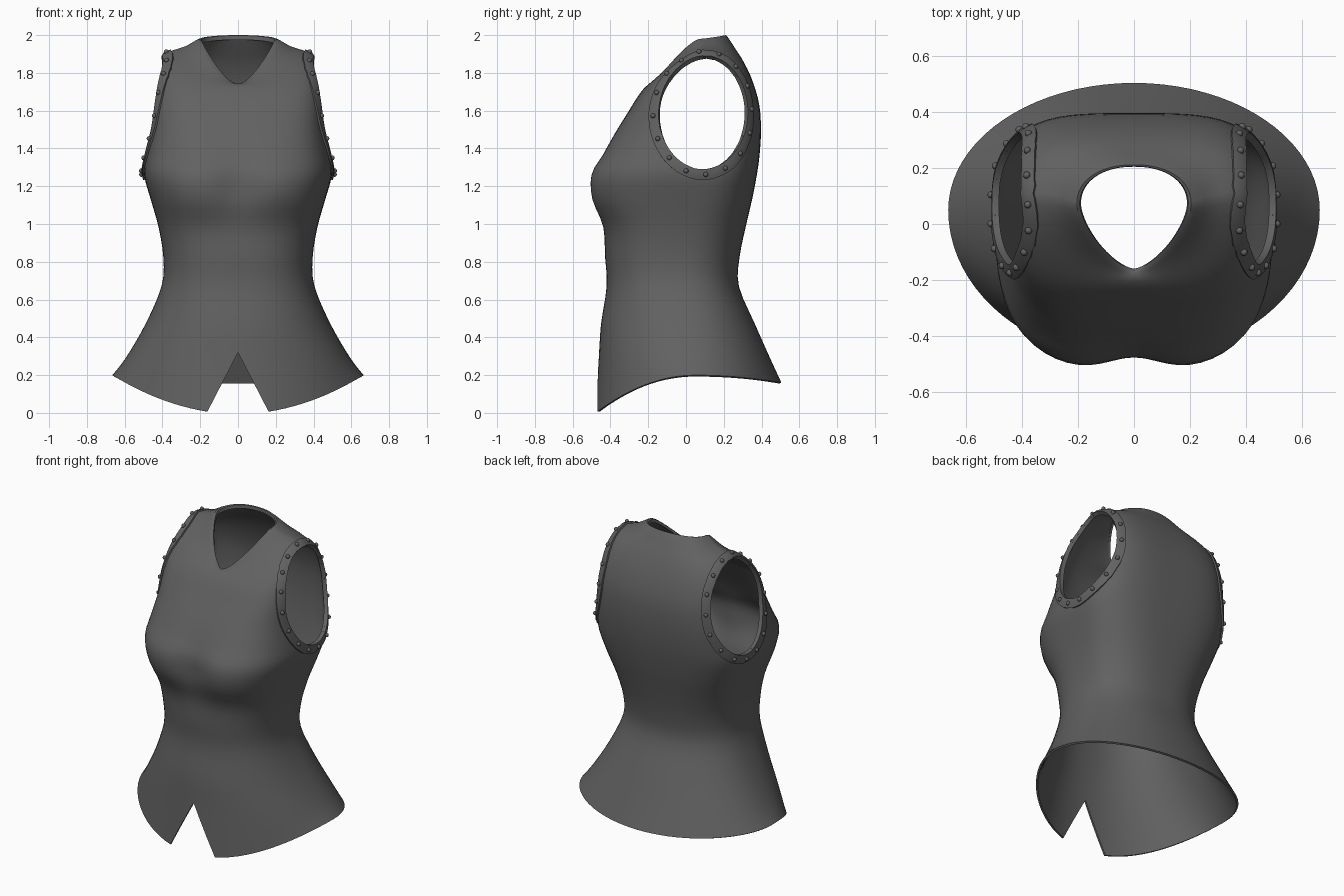
import bpy, bmesh, math
from mathutils import Vector
from mathutils.bvhtree import BVHTree

if "Cube" in bpy.data.objects:
    bpy.data.objects.remove(bpy.data.objects["Cube"])

grey = bpy.data.materials.new("dark_grey_leather")
grey.use_nodes = True
grey.diffuse_color = (0.12, 0.12, 0.12, 1)
grey.node_tree.nodes["Principled BSDF"].inputs["Base Color"].default_value = grey.diffuse_color

COLUMNS = 80
STEPS = 3


def make_object(name, bm):
    mesh = bpy.data.meshes.new(name)
    bm.to_mesh(mesh)
    bm.free()
    mesh.materials.append(grey)
    obj = bpy.data.objects.new(name, mesh)
    bpy.context.collection.objects.link(obj)
    return obj


def select_only(obj):
    bpy.ops.object.select_all(action='DESELECT')
    obj.select_set(True)
    bpy.context.view_layer.objects.active = obj


def smooth(obj, degrees):
    select_only(obj)
    bpy.ops.object.shade_smooth_by_angle(angle=math.radians(degrees))


def catmull(p0, p1, p2, p3, t):
    return [0.5 * (2 * b + (c - a) * t + (2 * a - 5 * b + 4 * c - d) * t ** 2
                   + (3 * b - a - 3 * c + d) * t ** 3)
            for a, b, c, d in zip(p0, p1, p2, p3)]


# Level cross-sections: height, half width, side y, front y, back y, squareness
torso = [
    (0.29, 0.595, 0.04, -0.462, 0.445, 2.1),
    (0.47, 0.49, 0.0, -0.45, 0.365, 2.2),
    (0.67, 0.405, -0.04, -0.42, 0.28, 2.4),
    (0.82, 0.395, -0.04, -0.428, 0.283, 2.5),
    (0.98, 0.42, -0.02, -0.442, 0.315, 2.7),
    (1.13, 0.462, 0.02, -0.512, 0.35, 2.9),
    (1.26, 0.497, 0.05, -0.515, 0.375, 3.0),
    (1.37, 0.485, 0.08, -0.445, 0.39, 3.2),
    (1.5, 0.462, 0.1, -0.365, 0.397, 3.5),
]
# Tilted sections: half width, side (y, z), front (y, z), back (y, z),
# squareness front and back, tilt power
hem = (0.665, 0.05, 0.2, -0.485, -0.005, 0.505, 0.16, 2, 2, 2)
shoulders = [
    (0.447, 0.1, 1.7, -0.305, 1.595, 0.388, 1.63, 3.6, 3.6, 1.35),
    (0.425, 0.1, 1.83, -0.262, 1.665, 0.355, 1.75, 3.4, 3.4, 1.35),
    (0.375, 0.1, 1.905, -0.225, 1.715, 0.31, 1.85, 2.8, 3, 1.35),
    (0.28, 0.09, 1.94, -0.195, 1.74, 0.26, 1.93, 2.1, 2.5, 1.35),
    (0.205, 0.07, 1.98, -0.17, 1.74, 0.212, 2.0, 1.5, 2.2, 1.35),
    (0.19, 0.07, 1.955, -0.16, 1.725, 0.205, 1.975, 1.5, 2.2, 1.35),
]
rows = [hem] + [(w, s, z, f, z, b, z, n, n, 2) for z, w, s, f, b, n in torso] + shoulders


def body_point(row, t):
    w, ys, zs, yf, zf, yb, zb, nf, nb, power = row
    s, c = math.sin(t), math.cos(t)
    ye, ze, n = (yf, zf, nf) if c > 0 else (yb, zb, nb)
    r = (abs(s) ** n + abs(c) ** n) ** (-1 / n)
    f = abs(c) * r
    x, y, z = w * s * r, ys + (ye - ys) * f, zs + (ze - zs) * f ** power
    if c > 0:                                  # hollow in the middle of the chest
        y += 0.045 * f * math.exp(-(x / 0.13) ** 2 - ((z - 1.2) / 0.15) ** 2)
    return Vector((x, y, z))


# Body shell
bm = bmesh.new()
rings = []
for i in range(len(rows) - 1):
    four = [rows[max(0, min(len(rows) - 1, i + k))] for k in (-1, 0, 1, 2)]
    last = i == len(rows) - 2
    for k in range(STEPS + last):
        row = catmull(*four, k / STEPS)
        rings.append([bm.verts.new(body_point(row, math.tau * j / COLUMNS)) for j in range(COLUMNS)])
for low, high in zip(rings, rings[1:]):
    for j in range(COLUMNS):
        k = (j + 1) % COLUMNS
        bm.faces.new((low[j], low[k], high[k], high[j]))
bm.normal_update()
surface = BVHTree.FromBMesh(bm)
body = make_object("tunic_body", bm)
shell = body.modifiers.new("thickness", 'SOLIDIFY')
shell.thickness = 0.012
shell.offset = -1


def armhole(a):
    # Oval, slightly flattened towards the upper front
    g = 1 - 0.06 * max(0, math.cos(a - 2.2)) ** 4
    return 0.088 + 0.232 * g * math.cos(a), 1.59 + 0.3 * g * math.sin(a)


# Cutters for the armholes and the front notch
def prism(name, outline, offset):
    b = bmesh.new()
    face = b.faces.new([b.verts.new(p) for p in outline])
    moved = bmesh.ops.extrude_face_region(b, geom=[face])["geom"]
    bmesh.ops.translate(b, vec=offset, verts=[g for g in moved if isinstance(g, bmesh.types.BMVert)])
    bmesh.ops.recalc_face_normals(b, faces=b.faces)
    obj = make_object(name, b)
    obj.hide_render = True
    return obj


cutters = [prism("notch_cutter", [(0, -0.8, 0.32), (0.217, -0.8, -0.1), (-0.217, -0.8, -0.1)], (0, 0.7, 0))]
for side in (1, -1):
    outline = [(side * 0.3, *armhole(math.tau * k / 64)) for k in range(64)]
    cutters.append(prism("armhole_cutter", outline, (side * 0.5, 0, 0)))
for cutter in cutters:
    cut = body.modifiers.new("cut", 'BOOLEAN')
    cut.object = cutter
    cut.operation = 'DIFFERENCE'
    cut.solver = 'EXACT'
select_only(body)
for name in [m.name for m in body.modifiers]:
    bpy.ops.object.modifier_apply(modifier=name)
for cutter in cutters:
    bpy.data.objects.remove(cutter)
smooth(body, 40)


def hole_edge(a):
    y, z = armhole(a)
    return surface.ray_cast(Vector((1, y, z)), Vector((-1, 0, 0)))[:2]


def on_band(a, distance):
    # Point on the body at a distance outward from the armhole edge
    point, normal = hole_edge(a)
    along = hole_edge(a + 0.05)[0] - hole_edge(a - 0.05)[0]
    outward = along.cross(normal).normalized()
    return surface.find_nearest(point + outward * distance)[:2]


# Riveted bands around the armholes
SEGMENTS = 64
for side, label in ((1, "left"), (-1, "right")):
    mirror = Vector((side, 1, 1))
    bm = bmesh.new()
    loops = []
    for k in range(SEGMENTS):
        a = math.tau * k / SEGMENTS
        section = []
        for distance, lift in ((0, -0.014), (0, 0.012), (0.028, 0.014), (0.056, 0.01), (0.056, -0.006)):
            hit, normal = on_band(a, distance)
            section.append(bm.verts.new((hit + normal * lift) * mirror))
        loops.append(section)
    for k, here in enumerate(loops):
        there = loops[(k + 1) % SEGMENTS]
        for j in range(len(here)):
            m = (j + 1) % len(here)
            bm.faces.new((here[j], here[m], there[m], there[j]))
    bmesh.ops.recalc_face_normals(bm, faces=bm.faces)
    smooth(make_object(label + "_armhole_band", bm), 40)

    bm = bmesh.new()
    for k in range(16):
        hit, normal = on_band(math.tau * (k + 0.15) / 16, 0.028)
        made = bmesh.ops.create_uvsphere(bm, u_segments=10, v_segments=6, radius=0.013)
        bmesh.ops.translate(bm, verts=made["verts"], vec=(hit + normal * 0.015) * mirror)
    smooth(make_object(label + "_rivets", bm), 60)
